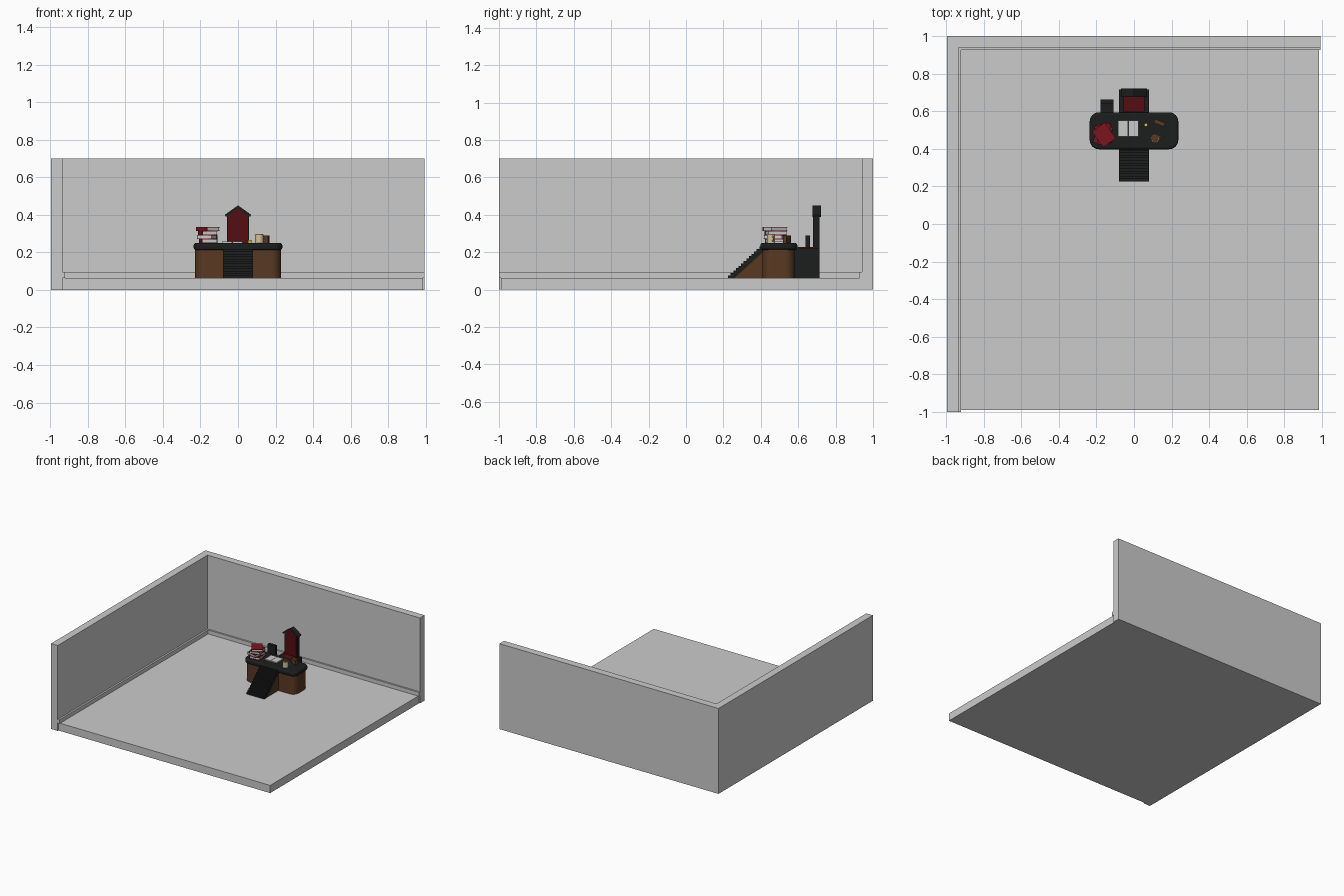
import bpy, bmesh, math
from mathutils import Matrix, Vector

if "Cube" in bpy.data.objects:
    bpy.data.objects.remove(bpy.data.objects["Cube"])


def mat(name, r, g, b):
    m = bpy.data.materials.new(name)
    m.diffuse_color = (r, g, b, 1)
    m.use_nodes = True
    m.node_tree.nodes["Principled BSDF"].inputs["Base Color"].default_value = m.diffuse_color
    return m


BLACK = mat("black_lacquer", 0.012, 0.013, 0.013)
WOOD = mat("brown_wood", 0.10, 0.04, 0.016)
RED = mat("deep_red", 0.09, 0.004, 0.006)
BOOK = mat("book_red", 0.2, 0.008, 0.012)
PAPER = mat("paper", 0.62, 0.62, 0.60)
CREAM = mat("cream", 0.65, 0.55, 0.32)
YELLOW = mat("yellow", 0.7, 0.6, 0.02)


def finish(name, bm, material=None, smooth=False):
    bmesh.ops.recalc_face_normals(bm, faces=bm.faces)
    me = bpy.data.meshes.new(name)
    bm.to_mesh(me)
    bm.free()
    ob = bpy.data.objects.new(name, me)
    bpy.context.collection.objects.link(ob)
    if material:
        me.materials.append(material)
    if smooth:
        bpy.ops.object.select_all(action='DESELECT')
        ob.select_set(True)
        bpy.context.view_layer.objects.active = ob
        bpy.ops.object.shade_smooth_by_angle(angle=math.radians(35))
    return ob


def box(name, x0, x1, y0, y1, z0, z1, material=None, turn=0):
    bm = bmesh.new()
    bmesh.ops.create_cube(bm, size=1, matrix=Matrix.Diagonal((x1 - x0, y1 - y0, z1 - z0, 1)))
    ob = finish(name, bm, material)
    ob.location = ((x0 + x1) / 2, (y0 + y1) / 2, (z0 + z1) / 2)
    ob.rotation_euler.z = math.radians(turn)
    return ob


def prism(name, outline, depth, material, smooth=False):
    """Extrude a closed outline of 3D points along a vector."""
    bm = bmesh.new()
    face = bm.faces.new([bm.verts.new(p) for p in outline])
    ext = bmesh.ops.extrude_face_region(bm, geom=[face])
    bmesh.ops.translate(bm, vec=depth, verts=[v for v in ext["geom"] if isinstance(v, bmesh.types.BMVert)])
    return finish(name, bm, material, smooth)


def rounded(x, y0, y1, r, z, n=8):
    pts = []
    for i, (cx, cy) in enumerate([(x - r, y1 - r), (r - x, y1 - r), (r - x, y0 + r), (x - r, y0 + r)]):
        for k in range(n + 1):
            a = (i + k / n) * math.pi / 2
            pts.append((cx + r * math.cos(a), cy + r * math.sin(a), z))
    return pts


def cylinder(name, x, y, z0, z1, r, material):
    bm = bmesh.new()
    bmesh.ops.create_cone(bm, cap_ends=True, segments=24, radius1=r, radius2=r, depth=z1 - z0,
                          matrix=Matrix.Translation((x, y, (z0 + z1) / 2)))
    return finish(name, bm, material, True)


# Room shell
F = 0.063
box("floor", -0.99, 0.985, -0.99, 0.99, 0, F)
box("left_wall", -0.995, -0.935, -1, 1, 0, 0.7)
box("back_wall", -0.935, 0.992, 0.94, 1, 0, 0.7)
box("left_baseboard", -0.935, -0.92, -1, 0.94, F, 0.095)
box("back_baseboard", -0.935, 0.992, 0.927, 0.94, F, 0.095)

# Desk body and rounded top
prism("desk_body", rounded(0.228, 0.41, 0.58, 0.05, F), (0, 0, 0.155), WOOD, True)
top = prism("desk_top", rounded(0.236, 0.398, 0.595, 0.05, 0.213), (0, 0, 0.037), BLACK)
bev = top.modifiers.new("round_edge", 'BEVEL')
bev.width, bev.segments = 0.012, 3
bev.limit_method, bev.angle_limit = 'ANGLE', math.radians(40)

# Staircase up the front of the desk
N, Y0, Y1, Z1 = 14, 0.225, 0.42, 0.243
dy, dz = (Y1 - Y0) / N, (Z1 - F) / N
steps = []
for i in range(N):
    steps += [(-0.08, Y0 + i * dy, F + i * dz), (-0.08, Y0 + i * dy, F + (i + 1) * dz)]
steps += [(-0.08, Y1, Z1), (-0.08, Y1, Z1 - 0.035), (-0.08, Y0 + 0.035, F)]
prism("stair_steps", steps, (0.16, 0, 0), BLACK)
prism("stair_support", [(-0.078, Y0 + 0.03, F), (-0.078, 0.42, F), (-0.078, 0.42, Z1 - 0.03)],
      (0.156, 0, 0), WOOD)

# High seat behind the desk with a gabled back
box("seat_base", -0.08, 0.08, 0.575, 0.715, F, 0.22, BLACK)
box("seat_cushion", -0.055, 0.055, 0.597, 0.685, 0.22, 0.228, RED)
prism("seat_back", [(-0.058, 0.683, 0.2), (0.058, 0.683, 0.2), (0.058, 0.683, 0.395),
                    (0, 0.683, 0.44), (-0.058, 0.683, 0.395)], (0, 0.032, 0), BLACK)
prism("seat_back_panel", [(-0.052, 0.68, 0.225), (0.052, 0.68, 0.225), (0.052, 0.68, 0.395),
                          (0, 0.68, 0.435), (-0.052, 0.68, 0.395)], (0, 0.005, 0), RED)
for s, side in ((-1, "left"), (1, "right")):
    prism(side + "_gable_roof", [(0, 0.676, 0.45), (s * 0.07, 0.676, 0.4), (s * 0.064, 0.676, 0.389),
                                 (0, 0.676, 0.434)], (0, 0.046, 0), BLACK)

# Small side chair
box("chair_seat", -0.178, -0.108, 0.59, 0.66, 0.185, 0.205, BLACK)
box("chair_back", -0.178, -0.108, 0.638, 0.662, 0.205, 0.29, BLACK)
for x in (-0.176, -0.124):
    for y in (0.595, 0.645):
        box("chair_leg", x, x + 0.014, y, y + 0.014, F, 0.185, BLACK)

# Stack of books: paper block inside a red cover
T = 0.25
for i, (cx, cy, turn) in enumerate([(-0.158, 0.48, 8), (-0.165, 0.475, -15), (-0.16, 0.48, 12), (-0.16, 0.475, 35)]):
    z = T + i * 0.0213
    place = Matrix.Translation((cx, cy, z)) @ Matrix.Rotation(math.radians(turn), 4, 'Z')
    for part, lo, hi, m in (("bottom_cover", (-0.042, -0.052, 0), (0.042, 0.052, 0.003), BOOK),
                            ("top_cover", (-0.042, -0.052, 0.018), (0.042, 0.052, 0.021), BOOK),
                            ("spine", (-0.042, -0.052, 0.003), (-0.038, 0.052, 0.018), BOOK),
                            ("pages", (-0.038, -0.049, 0.003), (0.039, 0.049, 0.018), PAPER)):
        ob = box("book_" + part, lo[0], hi[0], lo[1], hi[1], lo[2], hi[2], m)
        ob.matrix_world = place @ Matrix.Translation((Vector(lo) + Vector(hi)) / 2)

# Open book
for s, side in ((-1, "left"), (1, "right")):
    a, b = sorted((-0.03 + s * 0.001, -0.03 + s * 0.055))
    box("open_book_" + side, a, b, 0.465, 0.55, T, T + 0.008, PAPER)

# Mug with drink and handle
cylinder("mug", 0.113, 0.455, T, 0.296, 0.022, CREAM)
cylinder("mug_drink", 0.113, 0.455, 0.294, 0.297, 0.019, WOOD)
bpy.ops.mesh.primitive_torus_add(major_radius=0.013, minor_radius=0.003, major_segments=16, minor_segments=8,
                                 location=(0.133, 0.463, 0.273), rotation=(math.pi / 2, 0, math.radians(20)))
handle = bpy.context.object
handle.name = "mug_handle"
handle.data.materials.append(CREAM)

# Small wooden tray box and yellow candle
box("wooden_box", 0.105, 0.165, 0.528, 0.55, T, 0.29, WOOD, -22)
cylinder("yellow_knob", 0.063, 0.528, T, 0.265, 0.009, YELLOW)
